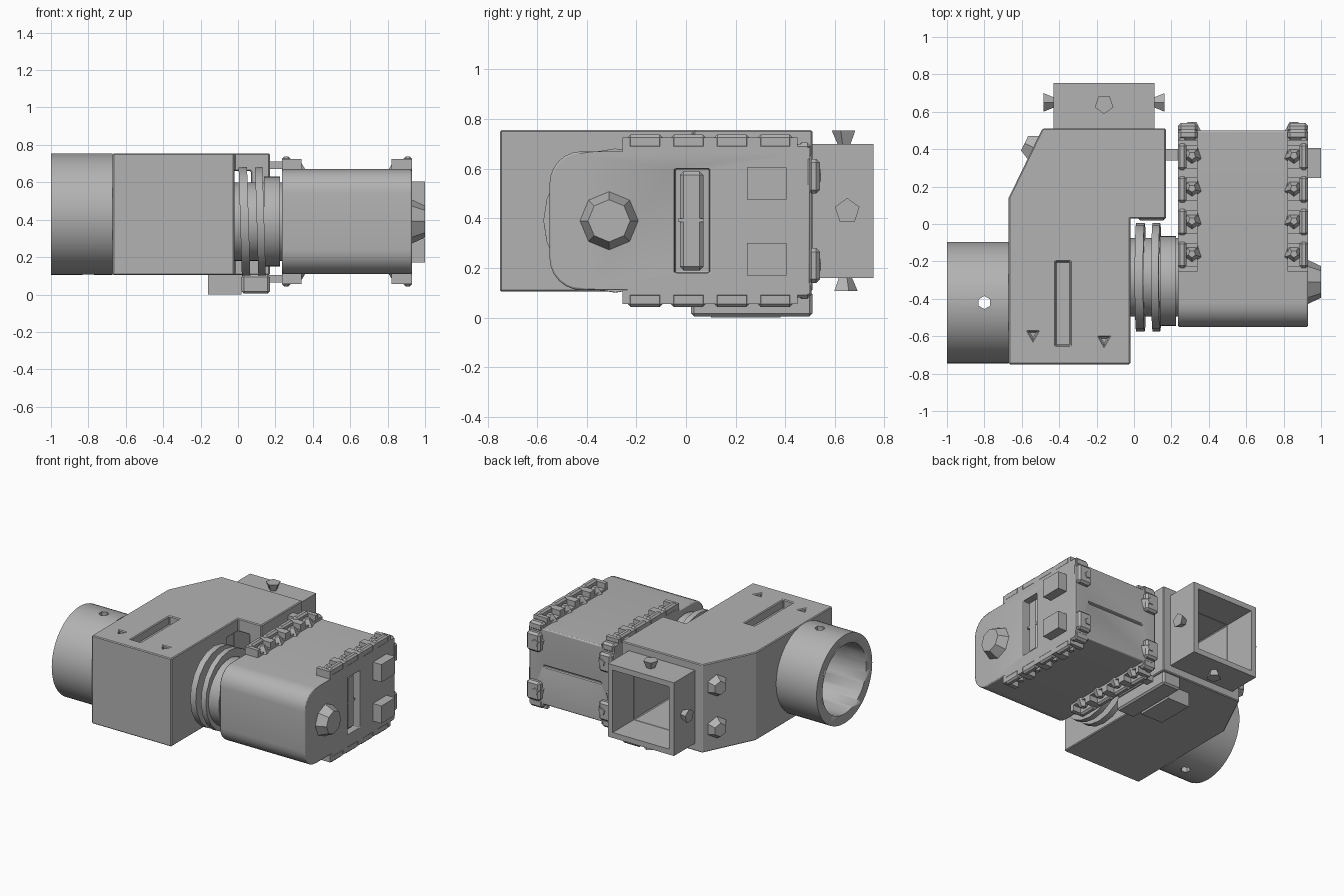
import bpy, bmesh, math
from mathutils import Matrix, Vector

cube = bpy.data.objects.get("Cube")
if cube:
    bpy.data.objects.remove(cube, do_unlink=True)

grey = bpy.data.materials.new("plain grey")
grey.use_nodes = True
grey.diffuse_color = (0.45, 0.45, 0.45, 1)
grey.node_tree.nodes["Principled BSDF"].inputs["Base Color"].default_value = (0.45, 0.45, 0.45, 1)


def finish(name, bm, smooth=False):
    bmesh.ops.recalc_face_normals(bm, faces=bm.faces)
    mesh = bpy.data.meshes.new(name)
    bm.to_mesh(mesh)
    bm.free()
    mesh.materials.append(grey)
    obj = bpy.data.objects.new(name, mesh)
    bpy.context.collection.objects.link(obj)
    if smooth:
        select(obj)
        bpy.ops.object.shade_smooth_by_angle(angle=math.radians(35))
    return obj


def select(obj):
    bpy.ops.object.select_all(action='DESELECT')
    obj.select_set(True)
    bpy.context.view_layer.objects.active = obj


def bevel(obj, width, segments=1):
    mod = obj.modifiers.new("bevel", 'BEVEL')
    mod.width, mod.segments = width, segments
    mod.limit_method, mod.angle_limit = 'ANGLE', math.radians(40)


def box(name, x, y, z, edge=0):
    bm = bmesh.new()
    bmesh.ops.create_cube(bm, size=1)
    for v in bm.verts:
        for i, (lo, hi) in enumerate((x, y, z)):
            v.co[i] = lo if v.co[i] < 0 else hi
    obj = finish(name, bm)
    if edge:
        bevel(obj, edge)
    return obj


def prism(name, points, axis, lo, hi, smooth=False):
    """Extrude a flat outline along x or z."""
    place = (lambda p, d: (d, *p)) if axis == 'x' else (lambda p, d: (*p, d))
    bm = bmesh.new()
    face = bm.faces.new([bm.verts.new(place(p, lo)) for p in points])
    new = bmesh.ops.extrude_face_region(bm, geom=[face])["geom"]
    shift = Vector(place((0, 0), hi - lo))
    bmesh.ops.translate(bm, verts=[g for g in new if isinstance(g, bmesh.types.BMVert)], vec=shift)
    return finish(name, bm, smooth)


def rod(name, start, direction, length, r1, r2=None, sides=48):
    """Cylinder or cone from a start point along a direction."""
    d = Vector(direction).normalized()
    bm = bmesh.new()
    turn = d.to_track_quat('Z', 'Y').to_matrix().to_4x4()
    mat = Matrix.Translation(Vector(start) + d * length / 2) @ turn
    bmesh.ops.create_cone(bm, cap_ends=True, segments=sides, radius1=r1,
                          radius2=r1 if r2 is None else r2, depth=length, matrix=mat)
    return finish(name, bm, sides > 12)


def cut(targets, cutter):
    for obj in targets:
        mod = obj.modifiers.new("cut", 'BOOLEAN')
        mod.operation, mod.solver, mod.object = 'DIFFERENCE', 'EXACT', cutter
        select(obj)
        bpy.ops.object.modifier_apply(modifier=mod.name)
    bpy.data.objects.remove(cutter, do_unlink=True)


# Bracket housing with its two sockets
outline = [(-0.67, -0.75), (-0.02, -0.75), (-0.02, 0.03), (0.17, 0.03),
           (0.17, 0.51), (-0.49, 0.51), (-0.67, 0.14)]
housing = prism("bracket_housing", outline, 'z', 0.105, 0.755)
round_socket = rod("round_socket", (-1, -0.42, 0.43), (1, 0, 0), 0.33, 0.325, sides=64)
square_socket = box("square_socket", (-0.43, 0.11), (0.51, 0.755), (0.16, 0.70))
cut([housing, square_socket], box("cutter", (-0.39, 0.07), (-0.1, 0.9), (0.2, 0.66)))
cut([housing, round_socket], rod("cutter", (-1.1, -0.42, 0.43), (1, 0, 0), 0.9, 0.255, sides=64))
cut([housing], box("cutter", (-0.42, -0.34), (-0.65, -0.2), (0.69, 0.8)))
for x, y in ((-0.54, -0.59), (-0.16, -0.62)):
    cut([housing], rod("cutter", (x, y, 0.7), (0, 0, 1), 0.1, 0.03, sides=3))
for z, d in ((0.8, -1), (0.06, 1)):
    cut([round_socket], rod("cutter", (-0.8, -0.42, z), (0, 0, d), 0.2, 0.035, sides=6))
bevel(housing, 0.006)

# Lower ledge and tab under the housing
box("lower_ledge", (0.02, 0.17), (0.02, 0.51), (0.005, 0.106), 0.012)
box("lower_tab", (-0.16, 0.02), (0.1, 0.38), (0, 0.106))

# Screws around the square socket
for name, start, d in (("top", (-0.16, 0.64, 0.69), (0, 0, 1)), ("bottom", (-0.16, 0.64, 0.17), (0, 0, -1)),
                       ("left", (0.10, 0.65, 0.43), (1, 0, 0)), ("right", (-0.42, 0.65, 0.43), (-1, 0, 0))):
    rod(name + "_socket_screw", start, d, 0.063, 0.025, 0.052, sides=5)

# Bolts on the slanted housing face
slant = Vector((-0.37, 0.18, 0)).normalized()
for z in (0.27, 0.58):
    rod("slant_bolt", Vector((-0.54, 0.41, z)) - slant * 0.01, slant, 0.06, 0.085, 0.05, sides=6)

# Hinge rings between housing and motor
rod("hinge_core", (-0.05, -0.285, 0.39), (1, 0, 0), 0.3, 0.21)
for x, w in ((0.012, 0.045), (0.1, 0.04)):
    rod("hinge_ring", (x, -0.285, 0.39), (1, 0, 0.03), w, 0.29, sides=20)
rod("hinge_disc", (0.14, -0.305, 0.39), (1, 0, 0), 0.085, 0.24)

# Motor body with rounded front corners
R = 0.13
profile = [(0.5, 0.11), (0.5, 0.67)]
for cz, first in ((0.67 - R, 90), (0.11 + R, 180)):
    for i in range(7):
        a = math.radians(first + i * 15)
        profile.append((-0.55 + R + R * math.cos(a), cz + R * math.sin(a)))
body = prism("motor_body", profile, 'x', 0.235, 0.93, smooth=True)
cut([body], box("cutter", (0.85, 1), (-0.045, 0.095), (0.18, 0.6)))
cut([body], box("cutter", (0.345, 0.815), (0.485, 0.6), (0.385, 0.4)))
bevel(body, 0.02, 2)
box("window_rib", (0.84, 0.905), (-0.03, 0.07), (0.385, 0.4))
box("window_strip", (0.84, 0.905), (-0.025, 0.07), (0.19, 0.59), 0.015)

# Notched mounting flanges, nuts and back lugs
for x0, x1, rim, nut in ((0.235, 0.34, (0.235, 0.28), 0.31), (0.82, 0.93, (0.885, 0.93), 0.855)):
    for side in (-1, 1):
        def level(a, b):
            return tuple(sorted((0.39 + side * a, 0.39 + side * b)))
        box("flange_strip", (x0, x1), (-0.235, 0.5), level(0.25, 0.295))
        box("flange_rim", rim, (-0.235, 0.5), level(0.28, 0.31), 0.01)
        for i in range(4):
            y = -0.235 + i * 0.175
            box("flange_tooth", rim, (y, y + 0.14), level(0.29, 0.348), 0.012)
            for end in (y - 0.02, y + 0.13):
                box("flange_web", (x0, x1), (end, end + 0.03), level(0.28, 0.335))
            rod("flange_nut", (nut, y + 0.075, 0.39 + side * 0.28), (0, 0, side),
                0.05, 0.052, 0.02, sides=5)
        box("flange_back_corner", (x0, x1), (0.45, 0.505), level(0.25, 0.315), 0.015)
        box("back_lug", (x0, x1), (0.49, 0.54), level(0.11, 0.25), 0.015)
        rod("back_nut", (nut, 0.49, 0.39 + side * 0.18), (0, 1, 0), 0.055, 0.055, 0.025, sides=5)

# Outer face bolt and blocks
rod("outer_bolt", (0.92, -0.31, 0.39), (1, 0, 0), 0.08, 0.122, 0.085, sides=8)
for z in (0.17, 0.475):
    box("outer_block", (0.92, 1.0), (0.245, 0.405), (z, z + 0.13))

# Pins joining the motor to the bracket
for z in (0.065, 0.67):
    box("joining_pin", (0.16, 0.25), (0.34, 0.4), (z, z + 0.04))
